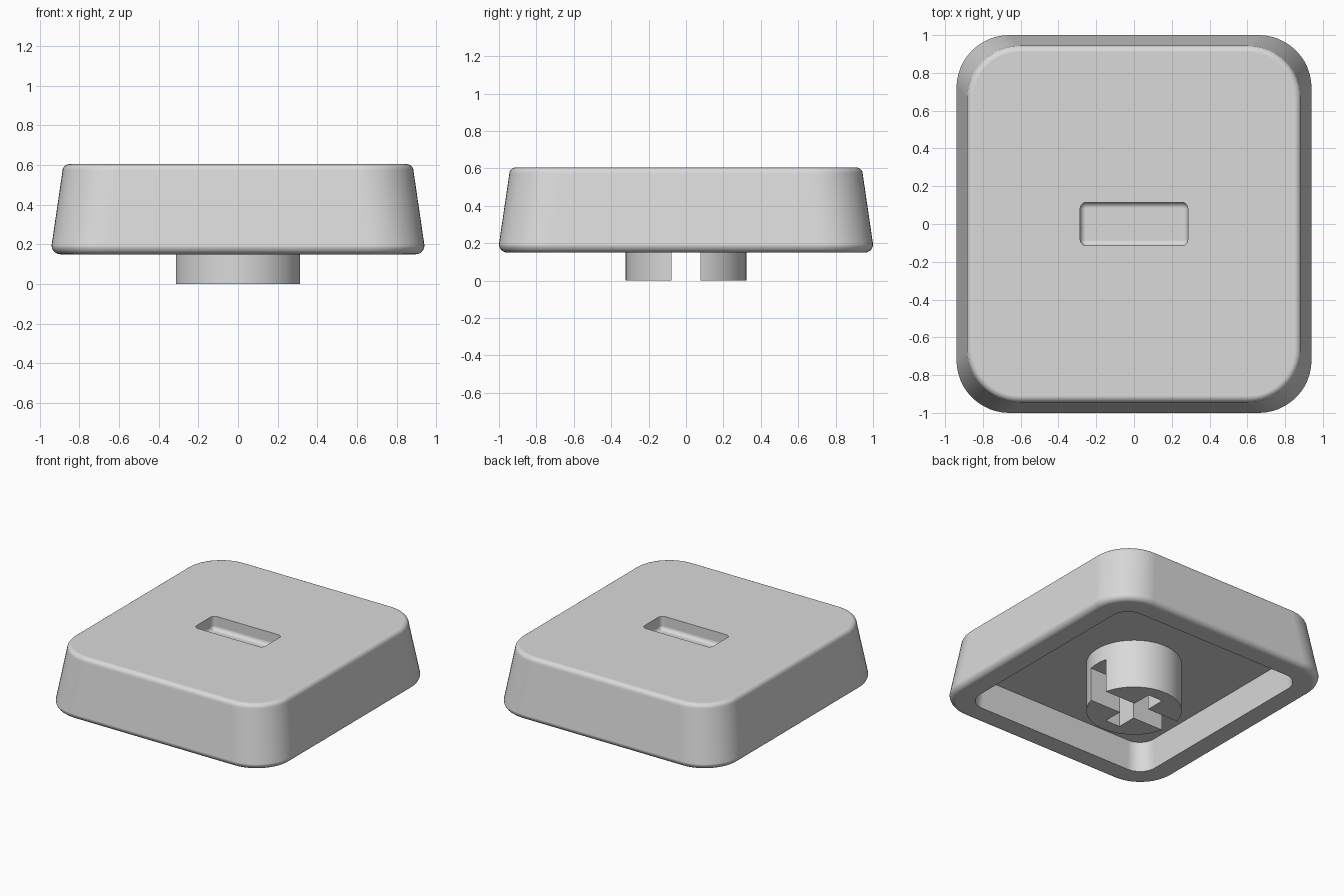
import bpy
import bmesh
from math import sin, cos, pi, radians

old = bpy.data.objects.get("Cube")
if old:
    bpy.data.objects.remove(old, do_unlink=True)

grey = bpy.data.materials.new("light_grey")
grey.use_nodes = True
colour = (0.7, 0.7, 0.7, 1)
grey.diffuse_color = colour
grey.node_tree.nodes["Principled BSDF"].inputs["Base Color"].default_value = colour


def rounded(hx, hy, r, z, seg=12):
    """Ring of points around a rounded rectangle."""
    ring = []
    for i, (sx, sy) in enumerate(((1, 1), (-1, 1), (-1, -1), (1, -1))):
        for k in range(seg + 1):
            a = (i + k / seg) * pi / 2
            ring.append((sx * (hx - r) + r * cos(a), sy * (hy - r) + r * sin(a), z))
    return ring


def circle(r, z, n=64):
    return [(r * cos(2 * pi * k / n), r * sin(2 * pi * k / n), z) for k in range(n)]


def plus(ax, wx, ay, wy, z):
    """Cross outline: arm lengths ax, ay and half widths wx, wy."""
    quarter = [(ax, wx), (wy, wx), (wy, ay)]
    pts = quarter + [(-x, y) for x, y in quarter[::-1]]
    return [(x, y, z) for x, y in pts + [(-x, -y) for x, y in pts]]


def loft(name, rings):
    """Closed solid skinned through rings of equal length."""
    bm = bmesh.new()
    loops = [[bm.verts.new(p) for p in ring] for ring in rings]
    for a, b in zip(loops, loops[1:]):
        for k in range(len(a)):
            j = (k + 1) % len(a)
            bm.faces.new((a[k], a[j], b[j], b[k]))
    bm.faces.new(loops[0][::-1])
    bm.faces.new(loops[-1])
    bmesh.ops.recalc_face_normals(bm, faces=bm.faces)
    me = bpy.data.meshes.new(name)
    bm.to_mesh(me)
    bm.free()
    me.materials.append(grey)
    ob = bpy.data.objects.new(name, me)
    bpy.context.collection.objects.link(ob)
    return ob


def activate(ob):
    bpy.context.view_layer.update()
    ob.select_set(True)
    bpy.context.view_layer.objects.active = ob


def cut(ob, cutter):
    mod = ob.modifiers.new("cut", 'BOOLEAN')
    mod.operation = 'DIFFERENCE'
    mod.solver = 'EXACT'
    mod.object = cutter
    activate(ob)
    bpy.ops.object.modifier_apply(modifier=mod.name)
    bpy.data.objects.remove(cutter, do_unlink=True)


def finish(ob):
    activate(ob)
    bpy.ops.object.shade_smooth_by_angle(angle=radians(30))
    ob.select_set(False)
    wn = ob.modifiers.new("flat_normals", 'WEIGHTED_NORMAL')
    wn.keep_sharp = True
    wn.weight = 100


HX, HY, R = 0.94, 1.0, 0.28          # widest outline of the shell
BOTTOM, TOP, CEILING = 0.15, 0.605, 0.365
STEPS = 6

# Hollow shell: cavity ceiling, cavity walls, rounded rim, sloped sides, rounded top
rings = [rounded(0.755, 0.815, 0.12, CEILING), rounded(0.773, 0.833, 0.13, BOTTOM)]
b = 0.045
for k in range(STEPS + 1):
    a = k / STEPS * pi / 2
    d = b * (1 - sin(a))
    rings.append(rounded(HX - d, HY - d, R - d, BOTTOM + b * (1 - cos(a))))
t, slope = 0.035, 0.055
for k in range(STEPS + 1):
    a = k / STEPS * pi / 2
    d = t * (1 - cos(a))
    rings.append(rounded(HX - slope - d, HY - slope - d, R - d, TOP - t * (1 - sin(a))))
shell = loft("keycap_shell", rings)

# Rectangular recess in the top with a filleted floor
f, floor = 0.03, TOP - 0.1
rings = []
for k in range(STEPS + 1):
    a = k / STEPS * pi / 2
    d = f * (1 - sin(a))
    rings.append(rounded(0.285 - d, 0.115 - d, 0.032 - d, floor + f * (1 - cos(a)), 4))
rings.append(rounded(0.285, 0.115, 0.032, TOP + 0.1, 4))
cut(shell, loft("recess_cutter", rings))
finish(shell)

# Round stem with a cross socket, open at both ends along x
stem = loft("stem", [circle(0.323, 0), circle(0.323, CEILING + 0.02)])
cut(stem, loft("cross_cutter", [plus(0.5, 0.077, 0.225, 0.06, z) for z in (-0.1, 0.25)]))
finish(stem)
